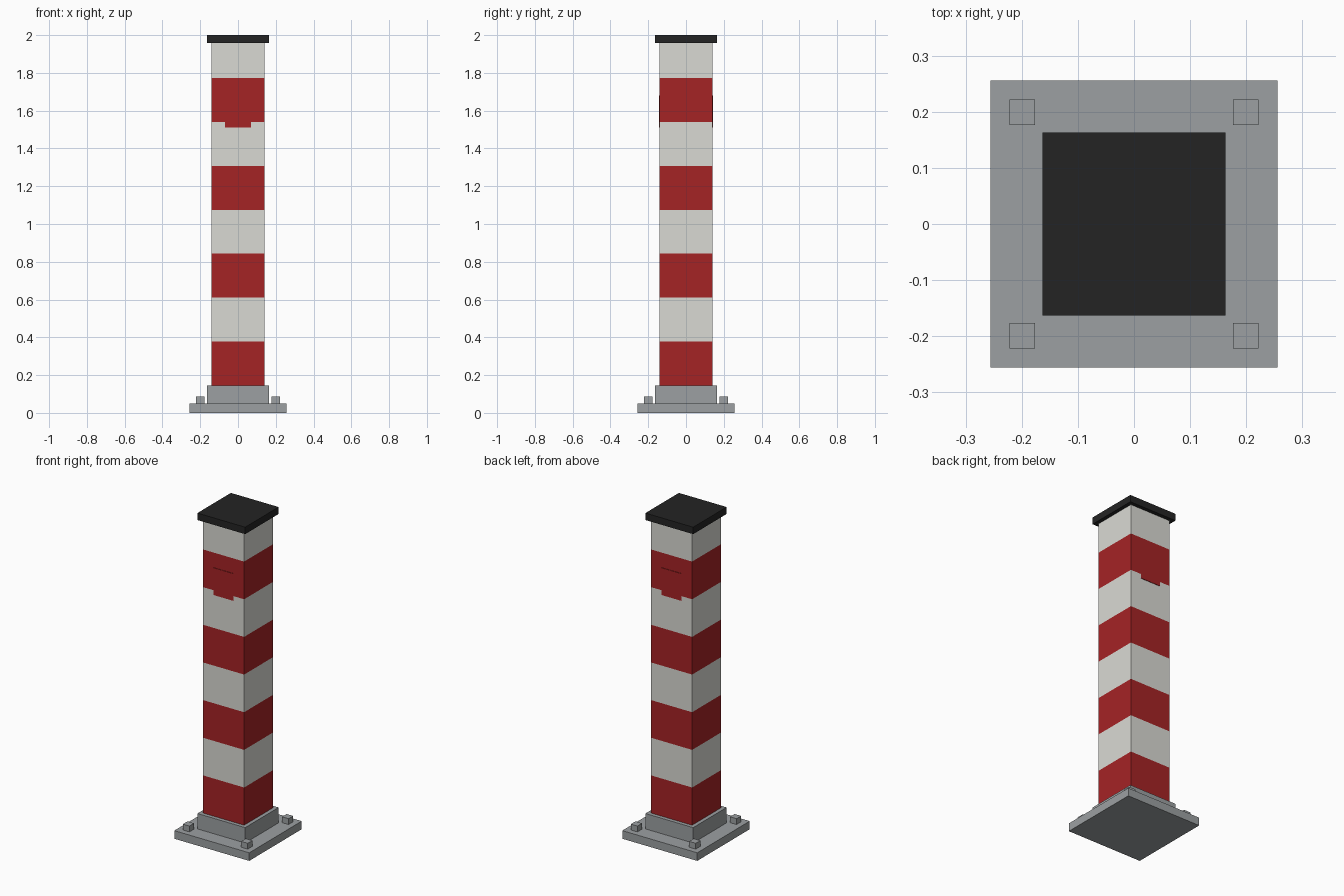
import bpy

if "Cube" in bpy.data.objects:
    bpy.data.objects.remove(bpy.data.objects["Cube"])


def material(name, r, g, b):
    """Flat colour from 0-255 sRGB values."""
    def linear(c):
        c /= 255
        return c / 12.92 if c <= 0.04045 else ((c + 0.055) / 1.055) ** 2.4
    m = bpy.data.materials.new(name)
    m.diffuse_color = (linear(r), linear(g), linear(b), 1)
    m.use_nodes = True
    m.node_tree.nodes["Principled BSDF"].inputs["Base Color"].default_value = m.diffuse_color
    return m


RED = material("signal red", 165, 35, 37)
WHITE = material("off white", 218, 218, 212)
GREY = material("steel grey", 156, 160, 162)
BLACK = material("cap black", 36, 36, 36)


def box(name, x, y, z, mat):
    """Box spanning the (low, high) ranges x, y and z."""
    bpy.ops.mesh.primitive_cube_add(size=1)
    o = bpy.context.object
    o.name = name
    for v in o.data.vertices:
        v.co = [r[0] if c < 0 else r[1] for c, r in zip(v.co, (x, y, z))]
    o.data.materials.append(mat)
    return o


def square(name, half, z, mat):
    return box(name, (-half, half), (-half, half), z, mat)


# Foot plate and plinth
square("base_plate", 0.256, (0, 0.05), GREY)
square("plinth", 0.163, (0.05, 0.145), GREY)

# Anchor bolts at the corners
for sx in (-1, 1):
    for sy in (-1, 1):
        cx, cy = sx * 0.199, sy * 0.199
        box("anchor_bolt", (cx - 0.0225, cx + 0.0225),
            (cy - 0.0225, cy + 0.0225), (0.05, 0.086), GREY)

# Post with alternating bands
BOTTOM, STEP, TOP, HALF = 0.145, 0.2325, 1.957, 0.14
post = square("striped_post", HALF, (BOTTOM, TOP), RED)
post.data.materials.append(WHITE)
bpy.ops.object.mode_set(mode='EDIT')
for i in range(1, 8):
    bpy.ops.mesh.select_all(action='SELECT')
    bpy.ops.mesh.bisect(plane_co=(0, 0, BOTTOM + i * STEP), plane_no=(0, 0, 1))
bpy.ops.object.mode_set(mode='OBJECT')
for p in post.data.polygons:
    p.material_index = int((p.center.z - BOTTOM) / STEP) % 2

# Thin sign plates on front and back
for name, s in (("front_sign", -1), ("back_sign", 1)):
    y = sorted((s * HALF, s * (HALF + 0.003)))
    box(name, (-0.068, 0.068), y, (1.512, 1.68), RED)

# Cap
square("cap", 0.163, (TOP, 2.0), BLACK)
